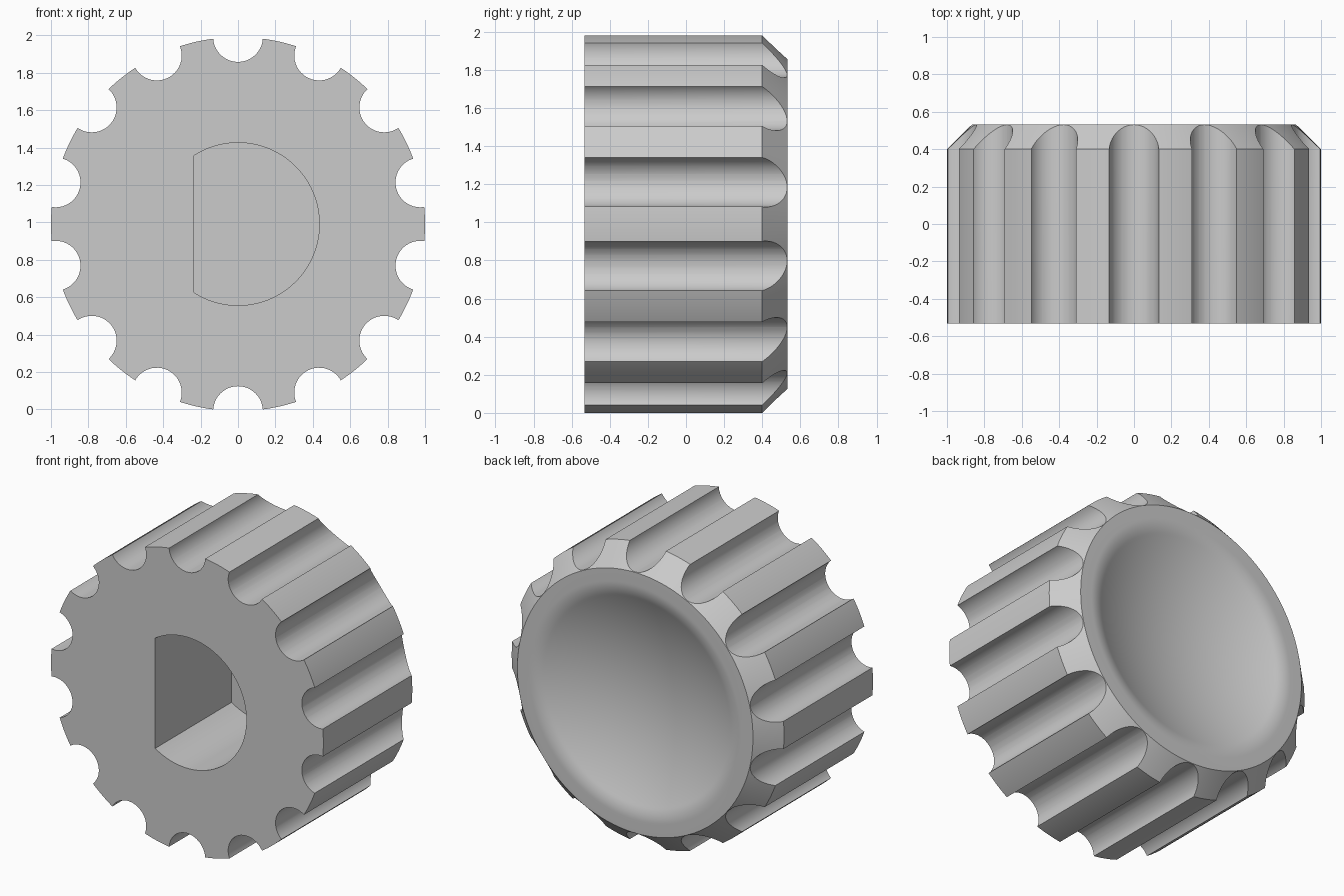
import bpy, bmesh, math
from mathutils import Matrix, Vector

cube = bpy.data.objects.get("Cube")
if cube:
    bpy.data.objects.remove(cube, do_unlink=True)

GROOVES = 14
RADIUS, RIM, HALF = 1.0, 0.865, 0.533
GROOVE_R = 0.133
DISH_R, DISH_DEPTH = 0.73, 0.17
BORE_R, BORE_FLAT, BORE_DEPTH = 0.435, -0.235, 0.8
CENTRE_Z = math.cos(2 * math.asin(GROOVE_R / 2))

grey = bpy.data.materials.new("plain grey")
grey.use_nodes = True
colour = (0.6, 0.6, 0.6, 1)
grey.diffuse_color = colour
grey.node_tree.nodes["Principled BSDF"].inputs["Base Color"].default_value = colour


def finish(bm, name):
    bmesh.ops.remove_doubles(bm, verts=bm.verts, dist=1e-5)
    bmesh.ops.recalc_face_normals(bm, faces=bm.faces)
    mesh = bpy.data.meshes.new(name)
    bm.to_mesh(mesh)
    bm.free()
    mesh.materials.append(grey)
    obj = bpy.data.objects.new(name, mesh)
    bpy.context.collection.objects.link(obj)
    return obj


def lathe(profile, name, steps):
    """Revolve (radius, y) points round the y axis."""
    bm = bmesh.new()
    verts = [bm.verts.new((r, y, 0)) for r, y in profile]
    edges = [bm.edges.new(pair) for pair in zip(verts, verts[1:])]
    bmesh.ops.spin(bm, geom=verts + edges, cent=(0, 0, 0), axis=(0, 1, 0),
                   angle=math.tau, steps=steps)
    return finish(bm, name)


def prism(bm, outline, y0, y1):
    """Extrude an (x, z) outline along y."""
    face = bm.faces.new([bm.verts.new((x, y0, z)) for x, z in outline])
    out = bmesh.ops.extrude_face_region(bm, geom=[face])["geom"]
    moved = [v for v in out if isinstance(v, bmesh.types.BMVert)]
    bmesh.ops.translate(bm, verts=moved, vec=(0, y1 - y0, 0))


def cut(target, cutter):
    mod = target.modifiers.new("cut", "BOOLEAN")
    mod.operation, mod.solver, mod.object = "DIFFERENCE", "EXACT", cutter
    bpy.context.view_layer.objects.active = target
    bpy.ops.object.modifier_apply(modifier=mod.name)
    bpy.data.objects.remove(cutter, do_unlink=True)


# Knob body: flat front, chamfered back rim, soft-edged spherical dish
ball = (DISH_R ** 2 + DISH_DEPTH ** 2) / (2 * DISH_DEPTH)
edge_slope = math.asin(DISH_R / ball)
blend = 0.05
profile = [(0, -HALF), (RADIUS, -HALF), (RADIUS, 0.4), (RIM, HALF)]
for i in range(9):
    t = i / 8
    profile.append((DISH_R + blend * (1 - 2 * t),
                    HALF - math.tan(edge_slope) * blend * t * t))
inner = DISH_R - blend
drop = HALF - math.tan(edge_slope) * blend + math.sqrt(ball ** 2 - inner ** 2)
for i in range(1, 17):
    r = inner * (1 - i / 16)
    profile.append((r, drop - math.sqrt(ball ** 2 - r * r)))
knob = lathe(profile, "knob_body", 168)

# Grip grooves round the side
bm = bmesh.new()
for k in range(GROOVES):
    a = math.pi / 2 + math.tau * k / GROOVES
    ring = [(math.cos(a) * RADIUS + GROOVE_R * math.cos(a + math.tau * j / 48),
             math.sin(a) * RADIUS + GROOVE_R * math.sin(a + math.tau * j / 48))
            for j in range(48)]
    prism(bm, ring, -1, 1)
cut(knob, finish(bm, "groove_cutter"))

# D-shaped shaft bore in the front
bm = bmesh.new()
limit = math.acos(BORE_FLAT / BORE_R)
d_shape = [(BORE_R * math.cos(limit * (j / 32 - 1)),
            BORE_R * math.sin(limit * (j / 32 - 1))) for j in range(65)]
prism(bm, d_shape, -1, BORE_DEPTH - HALF)
cut(knob, finish(bm, "bore_cutter"))

# Stand on the ground and smooth the curved faces
knob.data.transform(Matrix.Translation(Vector((0, 0, CENTRE_Z))))
bpy.ops.object.select_all(action="DESELECT")
knob.select_set(True)
bpy.context.view_layer.objects.active = knob
bpy.ops.object.shade_smooth_by_angle(angle=math.radians(25))
